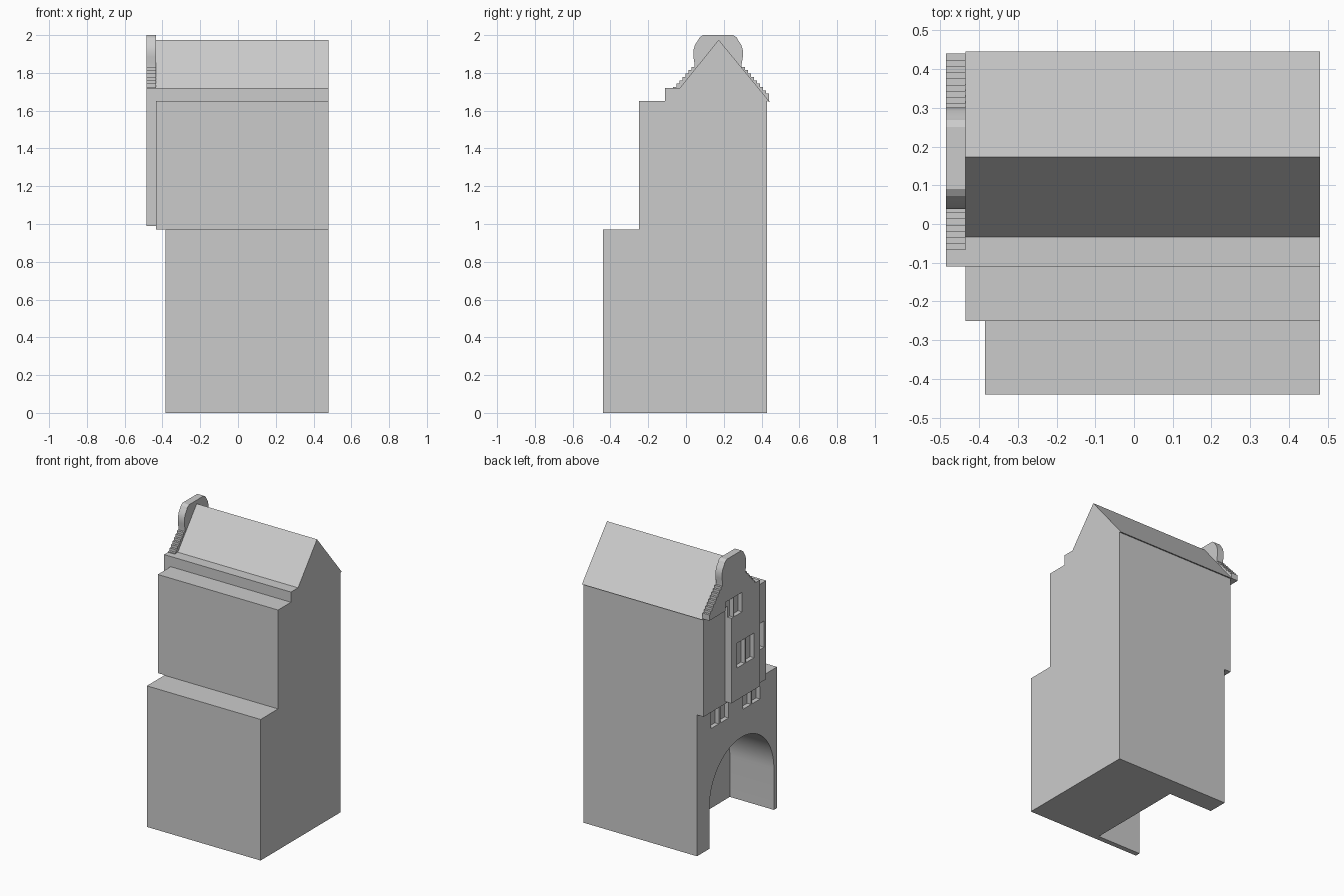
import bpy, bmesh
from math import sin, cos, pi, radians

if "Cube" in bpy.data.objects:
    bpy.data.objects.remove(bpy.data.objects["Cube"], do_unlink=True)

stone = bpy.data.materials.new("plain_grey")
stone.use_nodes = True
grey = (0.6, 0.6, 0.6, 1)
stone.diffuse_color = grey
stone.node_tree.nodes["Principled BSDF"].inputs["Base Color"].default_value = grey


def prism(name, profile, x0, x1):
    """Extrude a (y, z) profile along x."""
    bm = bmesh.new()
    face = bm.faces.new([bm.verts.new((x0, y, z)) for y, z in profile])
    ext = bmesh.ops.extrude_face_region(bm, geom=[face])
    moved = [v for v in ext["geom"] if isinstance(v, bmesh.types.BMVert)]
    bmesh.ops.translate(bm, verts=moved, vec=(x1 - x0, 0, 0))
    bmesh.ops.recalc_face_normals(bm, faces=bm.faces)
    mesh = bpy.data.meshes.new(name)
    bm.to_mesh(mesh)
    bm.free()
    mesh.materials.append(stone)
    obj = bpy.data.objects.new(name, mesh)
    bpy.context.scene.collection.objects.link(obj)
    return obj


def block(name, x0, x1, y0, y1, z0, z1):
    return prism(name, [(y0, z0), (y1, z0), (y1, z1), (y0, z1)], x0, x1)


def carve(obj, cutters):
    """Subtract the cutters, then bake the result and remove them."""
    for c in cutters:
        c.hide_render = True
        mod = obj.modifiers.new(c.name, "BOOLEAN")
        mod.operation, mod.solver, mod.object = "DIFFERENCE", "EXACT", c
    graph = bpy.context.evaluated_depsgraph_get()
    mesh = bpy.data.meshes.new_from_object(obj.evaluated_get(graph))
    obj.modifiers.clear()
    obj.data = mesh
    for p in mesh.polygons:
        p.use_smooth = True
    mesh.set_sharp_from_angle(angle=radians(25))
    for c in cutters:
        bpy.data.objects.remove(c, do_unlink=True)


def windows(wall_x, lefts, z0, z1, width=0.087, depth=0.03):
    return [block("window_cutter", wall_x - 0.03, wall_x + depth, y - width, y, z0, z1)
            for y in lefts]


# House body: stepped front, pitched roof with a small rear eave
body = prism("house_body_and_roof", [
    (-0.44, 0), (0.43, 0), (0.43, 1.65), (0.445, 1.645), (0.173, 1.975),
    (-0.033, 1.72), (-0.11, 1.72), (-0.11, 1.65), (-0.25, 1.65),
    (-0.25, 0.97), (-0.44, 0.97)], -0.435, 0.48)

# Ground storey set back below the overhang, with a vaulted archway
undercut = block("undercut_cutter", -0.6, -0.385, -0.6, 0.6, -0.1, 0.972)
r, mid, spring = 0.35, -0.055, 0.285
arc = [(mid + r * cos(pi * i / 32), spring + r * sin(pi * i / 32)) for i in range(33)]
arch = prism("arch_cutter", [(mid - r, -0.1), (mid + r, -0.1)] + arc, -0.5, -0.05)
carve(body, [undercut, arch]
      + windows(-0.385, [0.28, 0.175, -0.07, -0.168], 0.82, 0.95)
      + windows(-0.435, [-0.14], 1.2, 1.38))

# Projecting bay topped by a curved gable with stepped shoulders
axis = 0.17
crown = [(0.125, 1.85), (0.131, 1.885), (0.131, 1.92), (0.122, 1.95),
         (0.108, 1.97), (0.098, 1.988), (0.08, 2.0)]


def shoulder(steps):
    """Stair from the crown outward, as (offset from axis, z)."""
    pts = []
    for i in range(steps):
        d, z = 0.125 + 0.0161 * i, 1.85 - 0.0178 * i
        pts += [(d, z - 0.0178), (d + 0.0161, z - 0.0178)]
    return pts


right = [(axis + d, z) for d, z in shoulder(9)[::-1] + crown]
left = [(axis - d, z) for d, z in crown[::-1] + shoulder(7)]
left[-1] = (left[-1][0], 1.725)
left[-2] = (left[-2][0], 1.725)
gable = prism("bay_and_gable", [(-0.11, 0.99), (0.2, 0.99), (0.2, 1.65), (0.44, 1.65)]
              + right + left + [(left[-1][0], 1.72), (-0.11, 1.72)], -0.485, -0.435)
carve(gable, windows(-0.485, [0.14, 0.04], 1.21, 1.38)
      + windows(-0.485, [0.17, 0.265], 1.575, 1.71))
